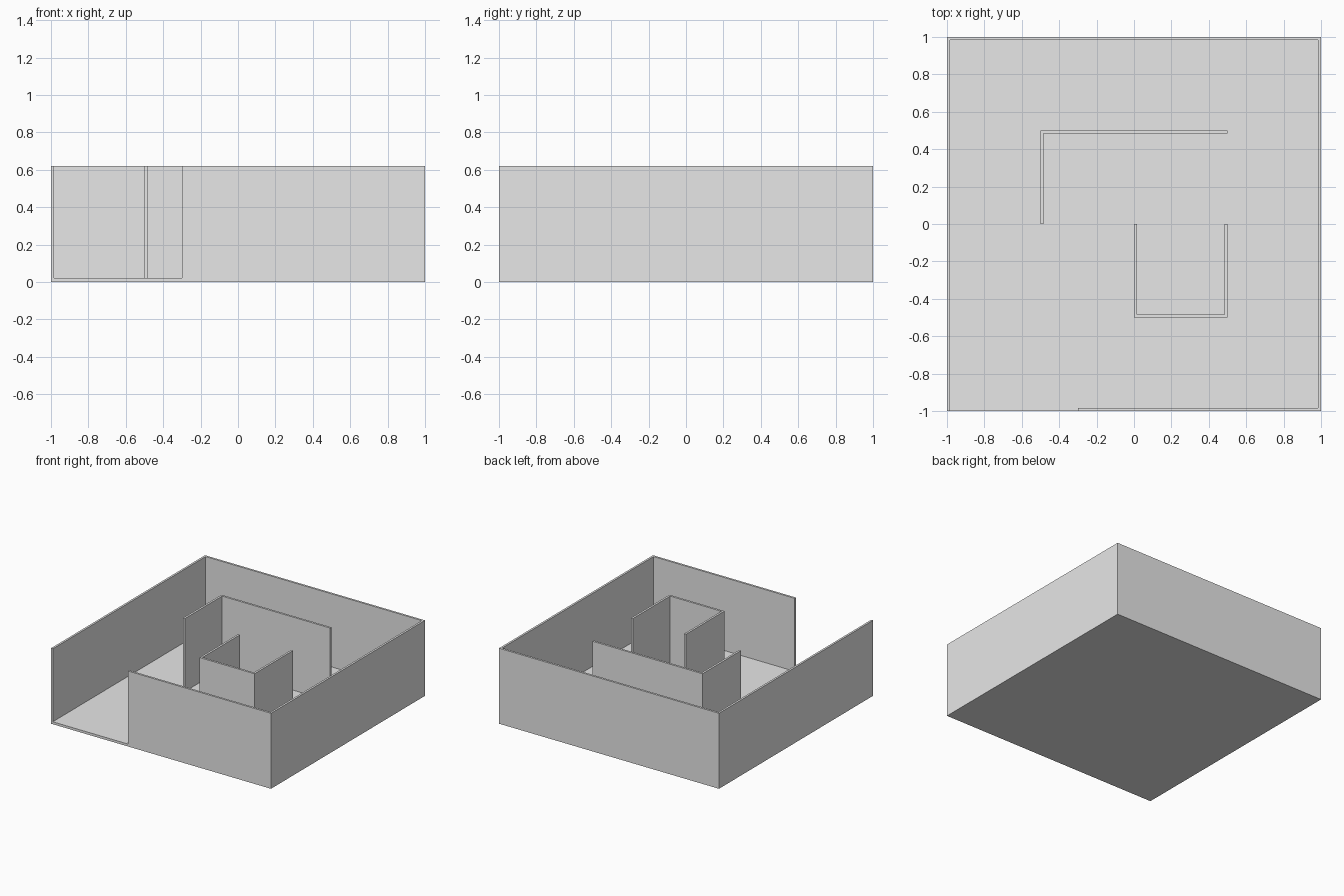
import bpy
import bmesh
from mathutils import Vector

cube = bpy.data.objects.get("Cube")
if cube:
    bpy.data.objects.remove(cube, do_unlink=True)

THICK = 0.017
FLOOR = 0.02
TOP = 0.62

grey = bpy.data.materials.new("plain grey")
grey.use_nodes = True
grey.diffuse_color = (0.8, 0.8, 0.8, 1)
grey.node_tree.nodes["Principled BSDF"].inputs["Base Color"].default_value = (0.8, 0.8, 0.8, 1)


def prism(name, outline, bottom, top):
    """Extrude a flat counter-clockwise outline into a solid."""
    bm = bmesh.new()
    face = bm.faces.new([bm.verts.new((x, y, bottom)) for x, y in outline])
    result = bmesh.ops.extrude_face_region(bm, geom=[face], use_keep_orig=True)
    raised = [v for v in result["geom"] if isinstance(v, bmesh.types.BMVert)]
    bmesh.ops.translate(bm, verts=raised, vec=(0, 0, top - bottom))
    bmesh.ops.recalc_face_normals(bm, faces=bm.faces)
    mesh = bpy.data.meshes.new(name)
    bm.to_mesh(mesh)
    bm.free()
    mesh.materials.append(grey)
    obj = bpy.data.objects.new(name, mesh)
    bpy.context.collection.objects.link(obj)


def inner_line(path):
    """Offset a right-angled path to its left by the wall thickness."""
    pts = [Vector(p) for p in path]
    normals = []
    for a, b in zip(pts, pts[1:]):
        d = (b - a).normalized()
        normals.append(Vector((-d.y, d.x)) * THICK)
    shifts = [normals[0]] + [a + b for a, b in zip(normals, normals[1:])] + [normals[-1]]
    return [p + s for p, s in zip(pts, shifts)]


def wall(name, path, bottom):
    prism(name, [Vector(p) for p in path] + inner_line(path)[::-1], bottom, TOP)


# Outer wall with the doorway at the front, and the floor that fills it
outer = [(-0.3, -1), (1, -1), (1, 1), (-1, 1), (-1, -1)]
wall("outer_wall", outer, 0)
prism("floor", [Vector(outer[0])] + inner_line(outer), 0, FLOOR)

# Free-standing partitions
wall("corner_partition", [(0.5, 0.5), (-0.5, 0.5), (-0.5, 0)], FLOOR)
wall("alcove_partition", [(0, 0), (0, -0.5), (0.5, -0.5), (0.5, 0)], FLOOR)
